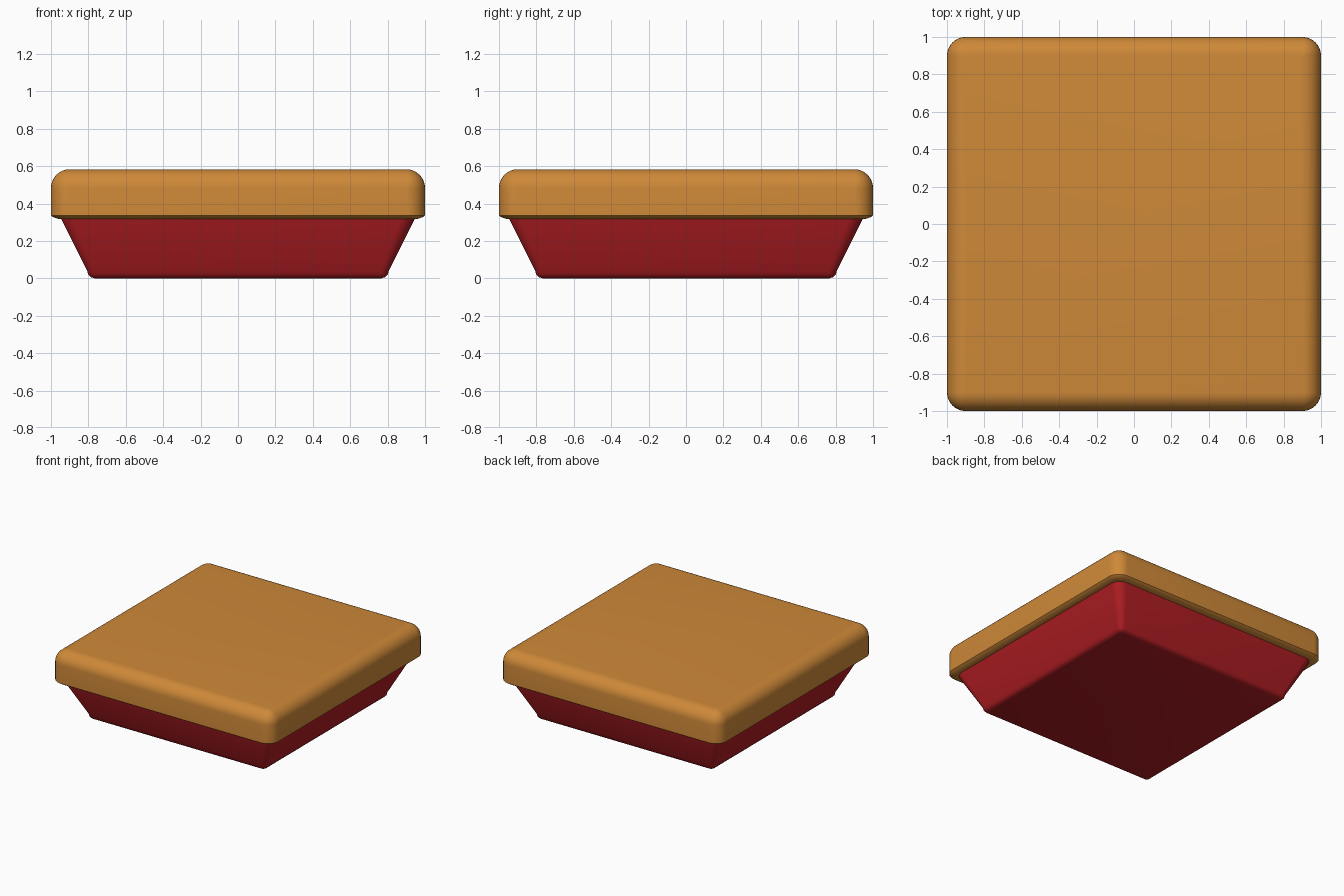
import bpy, bmesh, math

if "Cube" in bpy.data.objects:
    bpy.data.objects.remove(bpy.data.objects["Cube"])


def rounded_square(half, radius, z, steps=8):
    """Points of a square outline with rounded corners."""
    pts = []
    for corner in range(4):
        a0 = corner * math.pi / 2
        mid = a0 + math.pi / 4
        c = (half - radius) * math.sqrt(2)
        cx, cy = c * math.cos(mid), c * math.sin(mid)
        for i in range(steps + 1):
            a = a0 + i / steps * math.pi / 2
            pts.append((cx + radius * math.cos(a), cy + radius * math.sin(a), z))
    return pts


def loft(name, rings, color):
    """Skin a stack of (half width, corner radius, height) rings."""
    bm = bmesh.new()
    loops = [[bm.verts.new(p) for p in rounded_square(*r)] for r in rings]
    n = len(loops[0])
    for lo, hi in zip(loops, loops[1:]):
        for i in range(n):
            j = (i + 1) % n
            bm.faces.new((lo[i], lo[j], hi[j], hi[i]))
    bm.faces.new(loops[0][::-1])
    bm.faces.new(loops[-1])
    mesh = bpy.data.meshes.new(name)
    bm.to_mesh(mesh)
    bm.free()
    obj = bpy.data.objects.new(name, mesh)
    bpy.context.collection.objects.link(obj)
    mat = bpy.data.materials.new(name + "_material")
    mat.diffuse_color = color
    mat.use_nodes = True
    mat.node_tree.nodes["Principled BSDF"].inputs["Base Color"].default_value = mat.diffuse_color
    mesh.materials.append(mat)
    bpy.ops.object.select_all(action='DESELECT')
    obj.select_set(True)
    bpy.context.view_layer.objects.active = obj
    bpy.ops.object.shade_smooth_by_angle(angle=math.radians(40))
    return obj


# Tapered tray with a small rounded foot
loft("tray", [(0.765, 0.01, 0.0), (0.787, 0.025, 0.006), (0.801, 0.037, 0.02),
              (0.807, 0.043, 0.042), (0.945, 0.08, 0.318), (0.945, 0.08, 0.33)],
     (0.42, 0.012, 0.016, 1))

# Thick lid: narrow lower lip, straight wall, rounded top edge
R, TOP = 0.1, 0.583
lid = [(0.945, 0.05, 0.316), (0.965, 0.067, 0.319), (0.99, 0.09, 0.328), (1.0, R, 0.336)]
for i in range(9):
    a = i / 8 * math.pi / 2
    inset = R * (1 - math.cos(a))
    lid.append((1 - inset, max(R - inset, 0.003), TOP - R + R * math.sin(a)))
loft("lid", lid, (0.62, 0.25, 0.04, 1))
